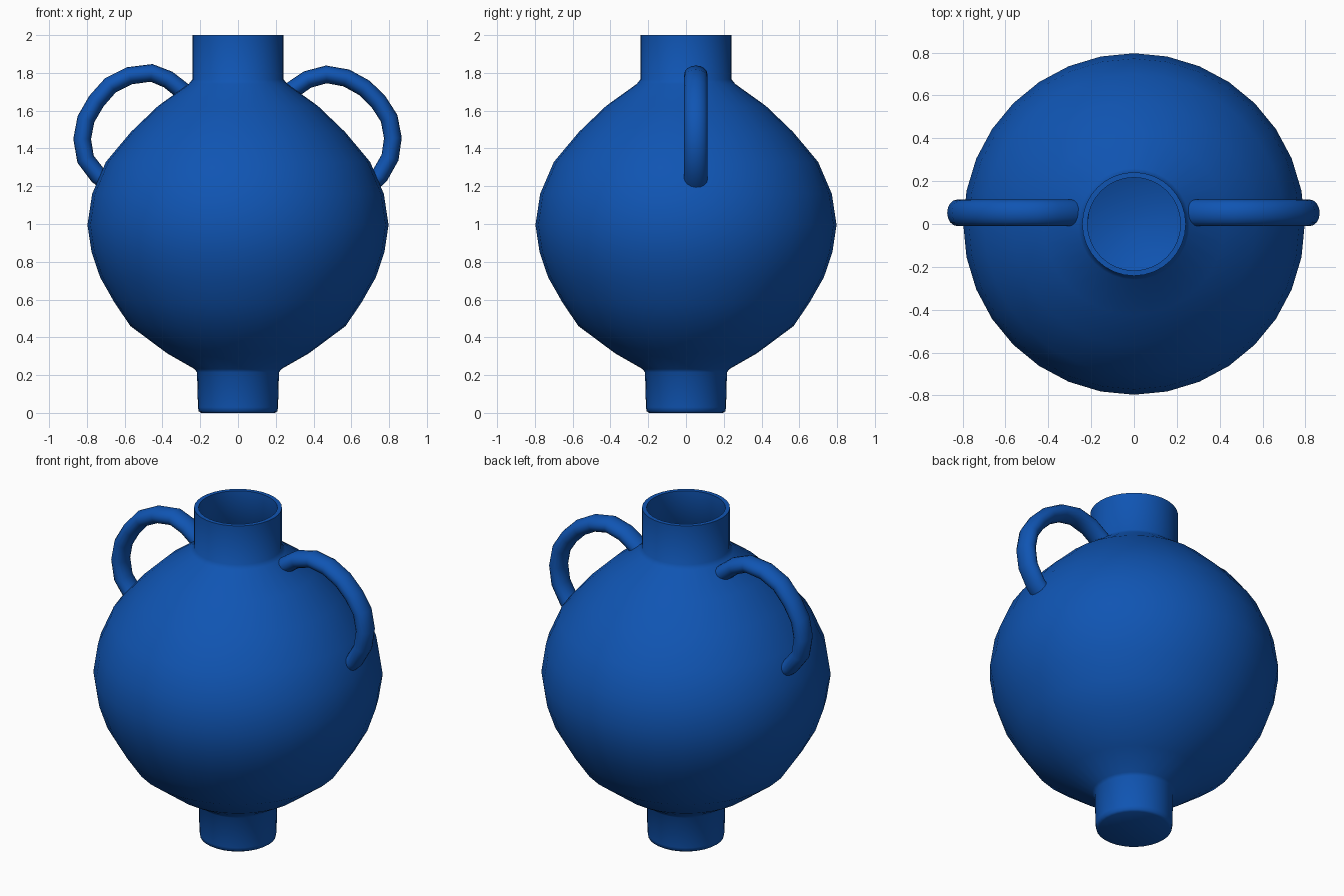
import bpy, bmesh, math
from mathutils import Vector

if "Cube" in bpy.data.objects:
    bpy.data.objects.remove(bpy.data.objects["Cube"])

blue = bpy.data.materials.new("deep blue")
blue.diffuse_color = (0.005, 0.09, 0.45, 1)
blue.use_nodes = True
blue.node_tree.nodes["Principled BSDF"].inputs["Base Color"].default_value = blue.diffuse_color


def finish(name, bm, angle):
    bmesh.ops.recalc_face_normals(bm, faces=bm.faces)
    mesh = bpy.data.meshes.new(name)
    bm.to_mesh(mesh)
    bm.free()
    mesh.materials.append(blue)
    ob = bpy.data.objects.new(name, mesh)
    bpy.context.collection.objects.link(ob)
    bpy.ops.object.select_all(action='DESELECT')
    ob.select_set(True)
    bpy.context.view_layer.objects.active = ob
    bpy.ops.object.shade_smooth_by_angle(angle=math.radians(angle))
    return ob


def skin(bm, rings):
    """Join successive rings of vertices with quads."""
    for a, b in zip(rings, rings[1:]):
        n = len(a)
        for i in range(n):
            j = (i + 1) % n
            bm.faces.new((a[i], a[j], b[j], b[i]))


def lathe(name, profile, sides, angle):
    bm = bmesh.new()
    rings = []
    for r, z in profile:
        rings.append([bm.verts.new((r * math.cos(2 * math.pi * i / sides),
                                    r * math.sin(2 * math.pi * i / sides), z))
                      for i in range(sides)])
    skin(bm, rings)
    bm.faces.new(rings[0])
    bm.faces.new(rings[-1])
    return finish(name, bm, angle)


def handle(name, path, y, r_in, r_y, sides=16):
    """Sweep an oval section along a path of (x, z) points."""
    bm = bmesh.new()
    pts = [Vector((x, y, z)) for x, z in path]
    rings = []
    for k, p in enumerate(pts):
        t = (pts[min(k + 1, len(pts) - 1)] - pts[max(k - 1, 0)]).normalized()
        side = t.cross(Vector((0, 1, 0)))
        rings.append([bm.verts.new(p + side * r_in * math.cos(2 * math.pi * i / sides)
                                   + Vector((0, r_y, 0)) * math.sin(2 * math.pi * i / sides))
                      for i in range(sides)])
    skin(bm, rings)
    bm.faces.new(rings[0])
    bm.faces.new(rings[-1])
    return finish(name, bm, 50)


# Vase: foot, round belly, neck, lip, then the hollow inside
outer = [(0.195, 0), (0.208, 0.008), (0.212, 0.03), (0.217, 0.215), (0.23, 0.232),
         (0.375, 0.315), (0.57, 0.46), (0.655, 0.586), (0.73, 0.718), (0.775, 0.85),
         (0.797, 0.995), (0.772, 1.16), (0.70, 1.328), (0.567, 1.487), (0.423, 1.625),
         (0.26, 1.742), (0.242, 1.765), (0.242, 2.0)]
inner = [(0.217, 2.0), (0.217, 1.75), (0.41, 1.60), (0.55, 1.465), (0.675, 1.31),
         (0.745, 1.15), (0.77, 0.995), (0.75, 0.855), (0.705, 0.73), (0.635, 0.605),
         (0.55, 0.485), (0.36, 0.345), (0.2, 0.27), (0.05, 0.24)]
lathe("vase_body", outer + inner, 32, 62)

# Handles, set slightly behind the middle
left = [(-0.24, 1.66), (-0.30, 1.71), (-0.37, 1.765), (-0.458, 1.80), (-0.574, 1.785),
        (-0.675, 1.735), (-0.75, 1.65), (-0.805, 1.555), (-0.825, 1.45),
        (-0.807, 1.343), (-0.74, 1.255), (-0.69, 1.22)]
right = [(0.25, 1.68), (0.295, 1.715), (0.368, 1.765), (0.468, 1.792), (0.574, 1.773),
         (0.67, 1.72), (0.745, 1.645), (0.80, 1.56), (0.82, 1.455),
         (0.805, 1.352), (0.75, 1.255), (0.70, 1.21)]
handle("left_handle", left, 0.052, 0.047, 0.062)
handle("right_handle", right, 0.052, 0.047, 0.062)
